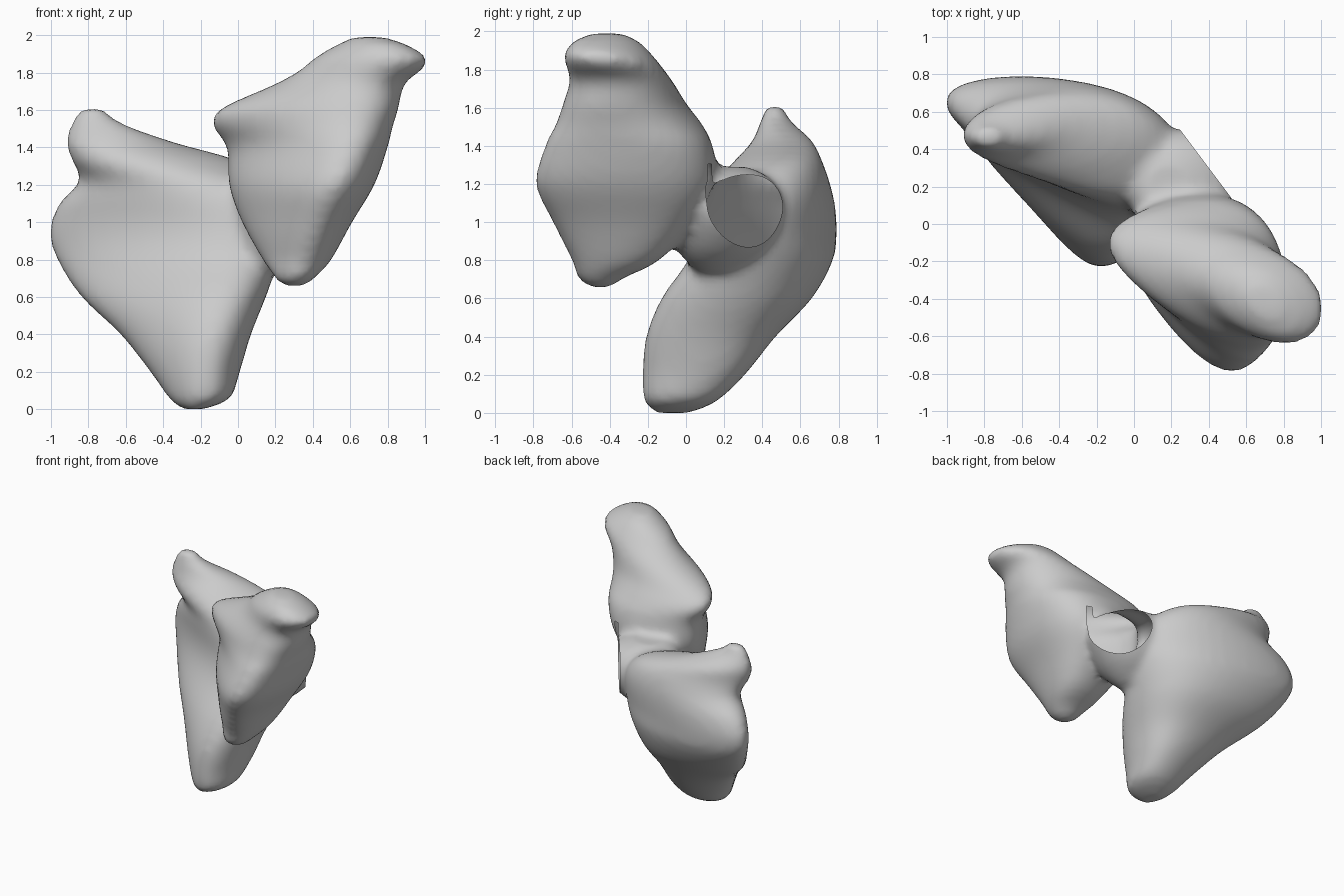
import bpy, bmesh, math
from mathutils import Vector

if "Cube" in bpy.data.objects:
    bpy.data.objects.remove(bpy.data.objects["Cube"])

# Slices: z, x min, x max, y min, y max, slant of the front-left side, slant of the back-right side
# (negative slants flatten that side, values near zero make it full and round)
BACK_LOBE = [
    (0.00, -0.30, -0.18, -0.16, 0.02, -0.1, 0.0), (0.06, -0.37, -0.04, -0.22, 0.16, -0.2, 0.1),
    (0.20, -0.47, 0.01, -0.23, 0.31, -0.35, 0.2), (0.40, -0.63, 0.07, -0.21, 0.47, -0.55, 0.1),
    (0.60, -0.84, 0.15, -0.13, 0.66, -0.68, 0.0), (0.80, -0.97, 0.22, 0.01, 0.77, -0.73, -0.15),
    (0.95, -1.01, 0.27, 0.06, 0.79, -0.75, -0.25), (1.10, -0.96, 0.26, 0.10, 0.78, -0.65, -0.2),
    (1.22, -0.85, 0.18, 0.16, 0.75, -0.4, -0.1), (1.33, -0.89, 0.00, 0.26, 0.71, 0.0, 0.1),
    (1.43, -0.92, -0.35, 0.35, 0.66, 0.2, 0.2), (1.53, -0.89, -0.62, 0.39, 0.55, 0.0, 0.0),
    (1.61, -0.84, -0.72, 0.42, 0.51, 0.0, 0.0)]
FRONT_LOBE = [
    (0.66, 0.24, 0.36, -0.51, -0.39, -0.1, 0.0), (0.71, 0.19, 0.42, -0.57, -0.32, -0.2, 0.1),
    (0.80, 0.13, 0.50, -0.60, -0.14, -0.35, 0.2), (1.00, 0.02, 0.61, -0.70, 0.05, -0.55, 0.2),
    (1.20, -0.05, 0.73, -0.79, 0.16, -0.62, 0.15), (1.40, -0.06, 0.80, -0.74, 0.14, -0.68, 0.1),
    (1.52, -0.14, 0.83, -0.68, 0.08, -0.7, -0.05), (1.61, -0.09, 0.86, -0.65, 0.01, -0.65, -0.1),
    (1.74, 0.20, 0.89, -0.61, -0.07, -0.5, -0.1), (1.82, 0.34, 0.99, -0.63, -0.13, -0.4, -0.15),
    (1.88, 0.41, 1.01, -0.64, -0.18, -0.4, -0.2), (1.95, 0.53, 0.90, -0.59, -0.25, -0.4, -0.3),
    (1.99, 0.62, 0.78, -0.49, -0.34, -0.3, -0.3)]
NECK = [
    (0.74, 0.06, 0.24, 0.06, 0.24, 0.0, 0.0), (0.86, 0.00, 0.42, -0.05, 0.41, 0.0, 0.0),
    (1.07, -0.04, 0.57, -0.08, 0.51, 0.05, 0.05), (1.22, -0.02, 0.48, -0.05, 0.45, 0.0, 0.0),
    (1.29, 0.06, 0.32, 0.04, 0.33, 0.0, 0.0)]
HOLE = Vector((0.40, 0.30, 1.07))
HOLE_DIR = Vector((0.8, 0.6, 0.0))
HOLE_SIDE = Vector((0.6, -0.8, 0.0))
SIDES = 40
STEPS = 4


def smooth_slices(slices):
    """Extra slices on a smooth curve through the given ones."""
    rows = [slices[0]] + slices + [slices[-1]]
    result = []
    for p0, p1, p2, p3 in zip(rows, rows[1:], rows[2:], rows[3:]):
        for k in range(STEPS):
            t = k / STEPS
            result.append([b + 0.5 * t * (c - a + t * (2 * a - 5 * b + 4 * c - d + t * (3 * (b - c) + d - a)))
                           for a, b, c, d in zip(p0, p1, p2, p3)])
    return result + [slices[-1]]


def loft(bm, slices):
    """Closed skin through slanted, one-sidedly flattened ovals."""
    rings = []
    for z, x0, x1, y0, y1, front, back in smooth_slices(slices):
        p_front, p_back = math.acos(front), math.acos(back)
        ring = []
        for i in range(SIDES):
            s = 2 * math.pi * i / SIDES
            half = (p_front + (p_back - p_front) * (1 + math.cos(s)) / 2) / 2
            x = (x0 + x1) / 2 + (x1 - x0) / 2 * math.cos(s + half)
            y = (y0 + y1) / 2 + (y1 - y0) / 2 * math.cos(s - half)
            ring.append(bm.verts.new((x, y, z)))
        rings.append(ring)
    for a, b in zip(rings, rings[1:]):
        for i in range(SIDES):
            j = (i + 1) % SIDES
            bm.faces.new((a[i], a[j], b[j], b[i]))
    bm.faces.new(rings[0][::-1])
    bm.faces.new(rings[-1])


# Two lobes and the neck that joins them
bm = bmesh.new()
for part in (BACK_LOBE, FRONT_LOBE, NECK):
    loft(bm, part)
bmesh.ops.recalc_face_normals(bm, faces=bm.faces)
mesh = bpy.data.meshes.new("twin_lobe_shell")
bm.to_mesh(mesh)
bm.free()
shell = bpy.data.objects.new("twin_lobe_shell", mesh)
bpy.context.collection.objects.link(shell)

# Fuse and soften into one skin
remesh = shell.modifiers.new("fuse", 'REMESH')
remesh.mode = 'VOXEL'
remesh.voxel_size = 0.03
soften = shell.modifiers.new("soften", 'SMOOTH')
soften.factor = 0.5
soften.iterations = 7
bpy.context.view_layer.update()
evaluated = shell.evaluated_get(bpy.context.evaluated_depsgraph_get())
fused = bpy.data.meshes.new_from_object(evaluated)
shell.modifiers.clear()
shell.data = fused

# Open socket cut straight across the neck
bm = bmesh.new()
bm.from_mesh(fused)


def near():
    found = []
    for f in bm.faces:
        d = f.calc_center_median() - HOLE
        if abs(d.dot(HOLE_DIR)) < 0.25 and -0.32 < d.dot(HOLE_SIDE) < 0.25 and abs(d.z) < 0.23:
            found.append(f)
    return found


faces = near()
geom = list({e for f in faces for e in f.edges} | {v for f in faces for v in f.verts}) + faces
bmesh.ops.bisect_plane(bm, geom=geom, plane_co=HOLE, plane_no=HOLE_DIR)
beyond = [f for f in near() if (f.calc_center_median() - HOLE).dot(HOLE_DIR) > 1e-4]
bmesh.ops.delete(bm, geom=beyond, context='FACES')
bm.to_mesh(fused)
bm.free()

# Plain grey, smooth shading
grey = bpy.data.materials.new("light_grey")
grey.diffuse_color = (0.6, 0.6, 0.6, 1)
grey.use_nodes = True
grey.node_tree.nodes["Principled BSDF"].inputs["Base Color"].default_value = grey.diffuse_color
fused.materials.clear()
fused.materials.append(grey)
bpy.context.view_layer.objects.active = shell
shell.select_set(True)
bpy.ops.object.shade_smooth_by_angle(angle=math.radians(40))
